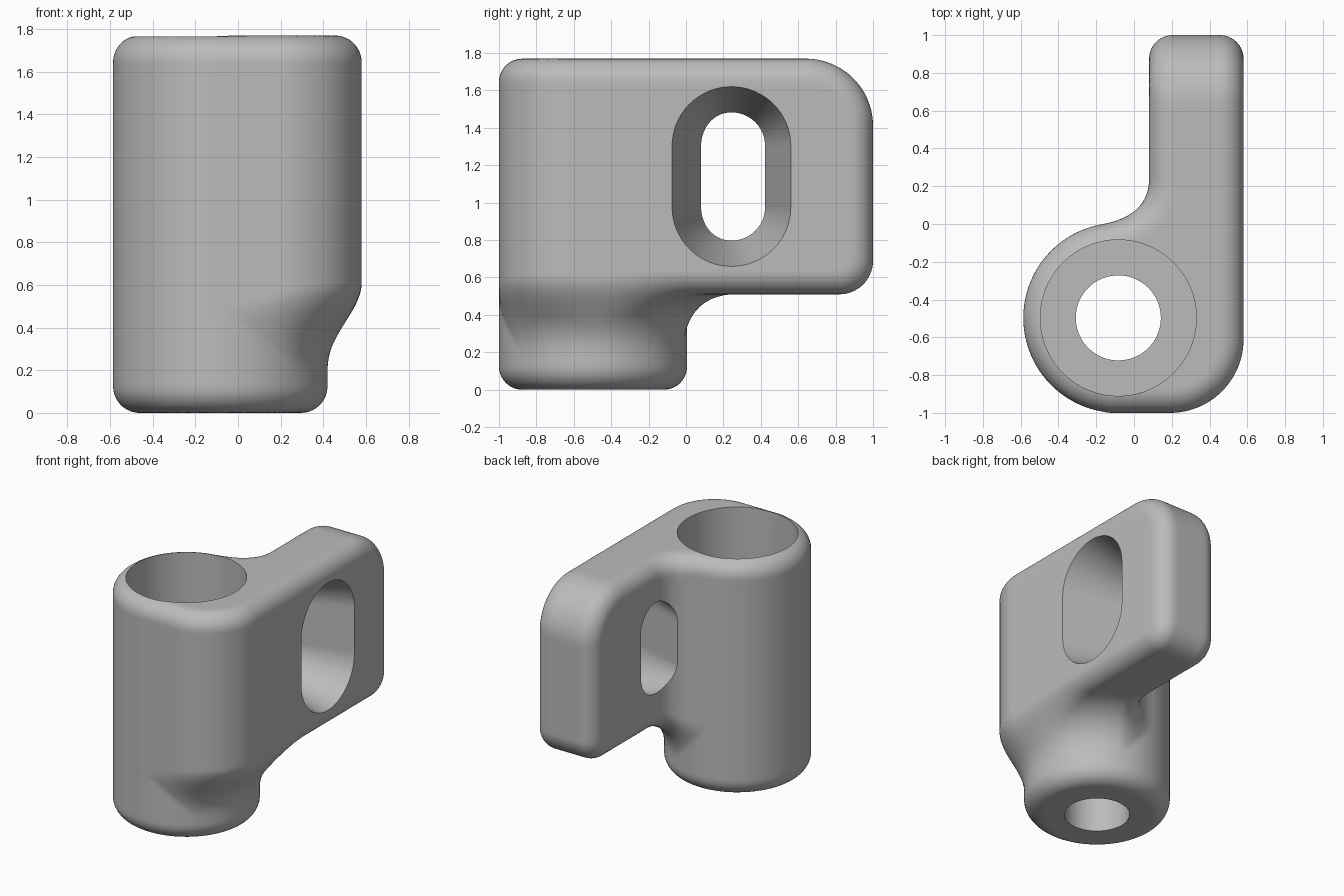
import bpy
import bmesh
from math import hypot, pi, cos, sin
from mathutils import Vector

cube = bpy.data.objects.get("Cube")
if cube:
    bpy.data.objects.remove(cube, do_unlink=True)

# Main dimensions
CX, CY, R = -0.083, -0.497, 0.503       # tube axis and radius
LEFT, RIGHT = 0.08, 0.58                # arm side walls
TOP, UNDER = 1.77, 0.51                 # arm top and underside
EDGE = 0.125                            # rounding of outer edges


def round_union(a, b, r):
    return max(r, min(a, b)) - hypot(max(r - a, 0), max(r - b, 0))


def round_cut(a, b, r):
    return -round_union(-a, -b, r)


def body_distance(p):
    """Signed distance to the filleted body."""
    x, y, z = p
    disc = hypot(x - CX, y - CY) - R
    column = round_cut(disc, abs(z - TOP / 2) - TOP / 2, EDGE)
    # plan outline with the inner corner fillet and rounded front corner
    outline = round_union(disc, LEFT - x, 0.25)
    outline = max(outline, round_cut(x - RIGHT, -1 - y, 0.39))
    # side profile with the flared underside and rounded back corners
    under = round_union(disc, UNDER - z, 0.31)
    under = round_cut(under, -z, EDGE)
    side = max(round_cut(under, y - 1, 0.18),
               round_cut(z - TOP, y - 1, 0.36))
    return min(column, round_cut(outline, side, EDGE))


def project(verts):
    """Move vertices onto the filleted surface."""
    h = 0.001
    axes = [Vector((h, 0, 0)), Vector((0, h, 0)), Vector((0, 0, h))]
    for v in verts:
        for _ in range(4):
            d = body_distance(v.co)
            if abs(d) < 0.0003:
                break
            g = Vector([(body_distance(v.co + a) - d) / h for a in axes])
            v.co -= g * (d / max(g.length_squared, 0.2))


def add_box(bm, lo, hi):
    verts = bmesh.ops.create_cube(bm, size=1)["verts"]
    lo, hi = Vector(lo), Vector(hi)
    for v in verts:
        v.co = (lo + hi) / 2 + v.co * (hi - lo)


def add_cylinder(bm, r, z0, z1, sides=128):
    verts = bmesh.ops.create_cone(bm, cap_ends=True, segments=sides, radius1=r,
                                  radius2=r, depth=z1 - z0)["verts"]
    bmesh.ops.translate(bm, verts=verts, vec=(CX, CY, (z0 + z1) / 2))


def make_object(name, bm):
    mesh = bpy.data.meshes.new(name)
    bm.to_mesh(mesh)
    bm.free()
    ob = bpy.data.objects.new(name, mesh)
    bpy.context.collection.objects.link(ob)
    return ob


def apply_modifier(ob, name):
    bpy.ops.object.select_all(action='DESELECT')
    bpy.context.view_layer.objects.active = ob
    ob.select_set(True)
    bpy.ops.object.modifier_apply(modifier=name)


# Rough blocks fused into one even mesh
bm = bmesh.new()
add_cylinder(bm, R, 0, TOP)
add_box(bm, (CX, -1, 0.42), (RIGHT, -0.2, TOP))
add_box(bm, (LEFT, -0.9, UNDER), (RIGHT, 1, TOP))
body = make_object("clamp_body", bm)
remesh = body.modifiers.new("fuse", 'REMESH')
remesh.mode = 'VOXEL'
remesh.voxel_size = 0.022
apply_modifier(body, "fuse")

# Round the edges and fillets
bm = bmesh.new()
bm.from_mesh(body.data)
project(bm.verts)
for _ in range(3):
    bmesh.ops.smooth_vert(bm, verts=bm.verts, factor=0.5, use_axis_x=True,
                          use_axis_y=True, use_axis_z=True)
project(bm.verts)
bm.to_mesh(body.data)
bm.free()

# Cutters: wide bore, through hole and tapered slot
cutters = []
for name, r, z0, z1 in (("bore_cutter", 0.413, 0.38, 2), ("hole_cutter", 0.225, -0.2, 0.6)):
    bm = bmesh.new()
    add_cylinder(bm, r, z0, z1)
    cutters.append(make_object(name, bm))

bm = bmesh.new()
rings = []
for x in (-0.2, 0.7):
    r = 0.18 + (x - LEFT) * 0.275
    ring = []
    for i in range(66):
        end = i // 33
        a = pi * (i % 33) / 32 + pi * end
        z = 1.14 + (-0.163 if end else 0.163) + r * sin(a)
        ring.append(bm.verts.new((x, 0.243 + r * cos(a), z)))
    rings.append(ring)
    bm.faces.new(ring)
for i in range(66):
    j = (i + 1) % 66
    bm.faces.new((rings[0][i], rings[0][j], rings[1][j], rings[1][i]))
bmesh.ops.recalc_face_normals(bm, faces=bm.faces)
cutters.append(make_object("slot_cutter", bm))

for cutter in cutters:
    cut = body.modifiers.new("cut", 'BOOLEAN')
    cut.operation = 'DIFFERENCE'
    cut.solver = 'EXACT'
    cut.object = cutter
    apply_modifier(body, "cut")
    bpy.data.objects.remove(cutter, do_unlink=True)

# Plain grey finish
grey = bpy.data.materials.new("plain grey")
grey.use_nodes = True
colour = (0.5, 0.5, 0.5, 1)
grey.diffuse_color = colour
grey.node_tree.nodes["Principled BSDF"].inputs["Base Color"].default_value = colour
body.data.materials.clear()
body.data.materials.append(grey)
for poly in body.data.polygons:
    poly.material_index = 0
bpy.ops.object.select_all(action='DESELECT')
body.select_set(True)
bpy.context.view_layer.objects.active = body
bpy.ops.object.shade_smooth_by_angle(angle=0.7)
